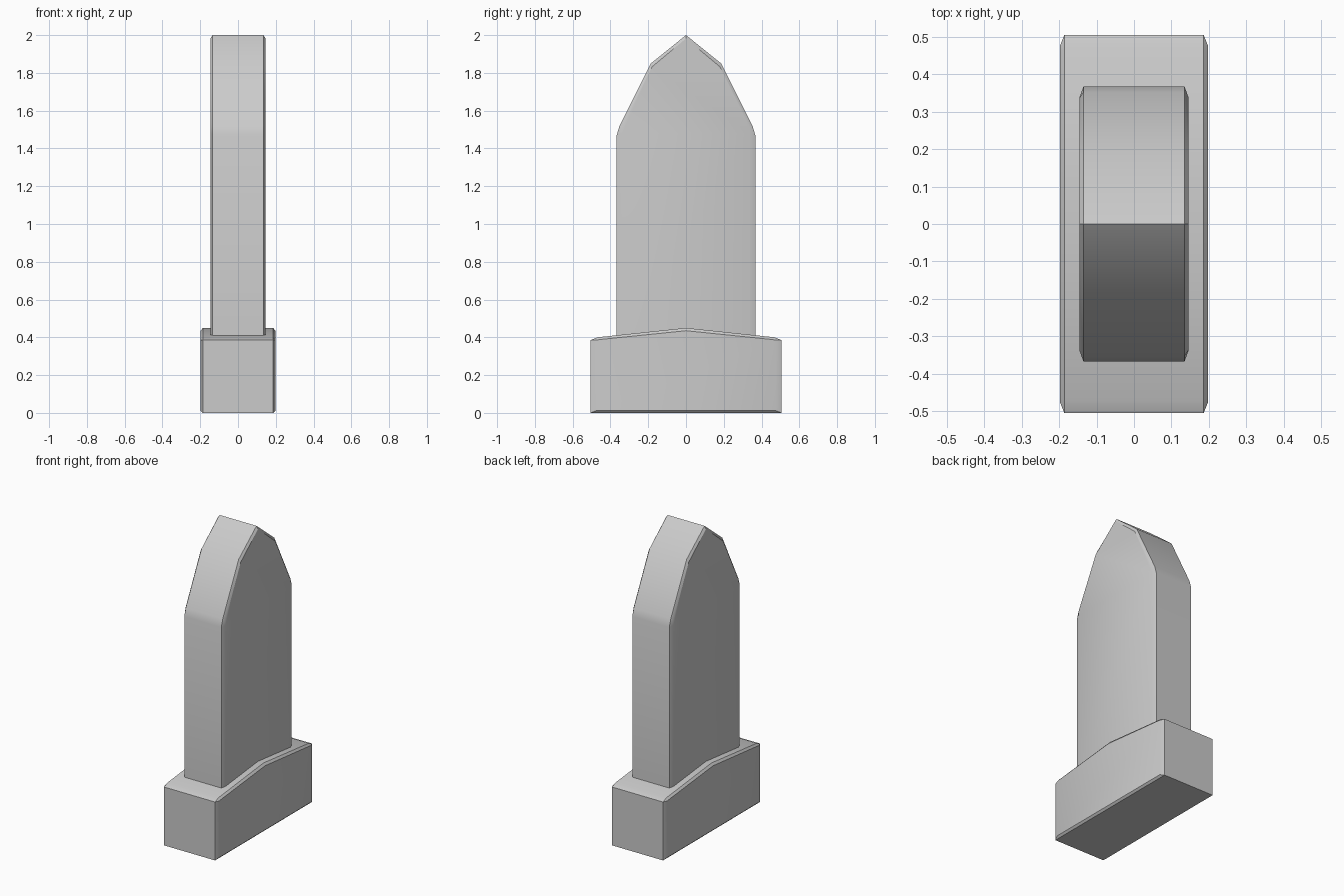
import bpy, bmesh, math

if "Cube" in bpy.data.objects:
    bpy.data.objects.remove(bpy.data.objects["Cube"])


def mirror(half):
    """Close a half outline (bottom to the y=0 peak) into a full one."""
    return half + [(-y, z) for y, z in reversed(half[:-1])]


def slab_solid(name, rim, face, half_x, chamfer):
    """Extrude a y-z outline along x, with chamfered borders on both faces."""
    rim, face = mirror(rim), mirror(face)
    layers = [(-half_x, face), (-half_x + chamfer, rim),
              (half_x - chamfer, rim), (half_x, face)]
    bm = bmesh.new()
    rings = [[bm.verts.new((x, y, z)) for y, z in pts] for x, pts in layers]
    n = len(rim)
    for a, b in zip(rings, rings[1:]):
        for i in range(n):
            j = (i + 1) % n
            bm.faces.new((a[i], a[j], b[j], b[i]))
    bm.faces.new(rings[0][::-1])
    bm.faces.new(rings[-1])
    bmesh.ops.recalc_face_normals(bm, faces=bm.faces)
    mesh = bpy.data.meshes.new(name)
    bm.to_mesh(mesh)
    bm.free()
    obj = bpy.data.objects.new(name, mesh)
    bpy.context.collection.objects.link(obj)
    bpy.ops.object.select_all(action='DESELECT')
    obj.select_set(True)
    bpy.context.view_layer.objects.active = obj
    bpy.ops.object.shade_smooth_by_angle(angle=math.radians(30))
    return obj


# Plinth with a shallow gabled top
slab_solid("plinth",
           [(0.505, 0.0), (0.505, 0.385), (0.47, 0.40), (0, 0.45)],
           [(0.475, 0.012), (0.475, 0.385), (0.46, 0.388), (0, 0.435)],
           0.198, 0.012)

# Upright stone with a pointed arch top, sunk slightly into the plinth
slab_solid("upright_stone",
           [(0.367, 0.38), (0.367, 1.47), (0.352, 1.52), (0.186, 1.85), (0, 2.0)],
           [(0.337, 0.38), (0.337, 1.48), (0.337, 1.515), (0.18, 1.832), (0, 1.982)],
           0.146, 0.011)
